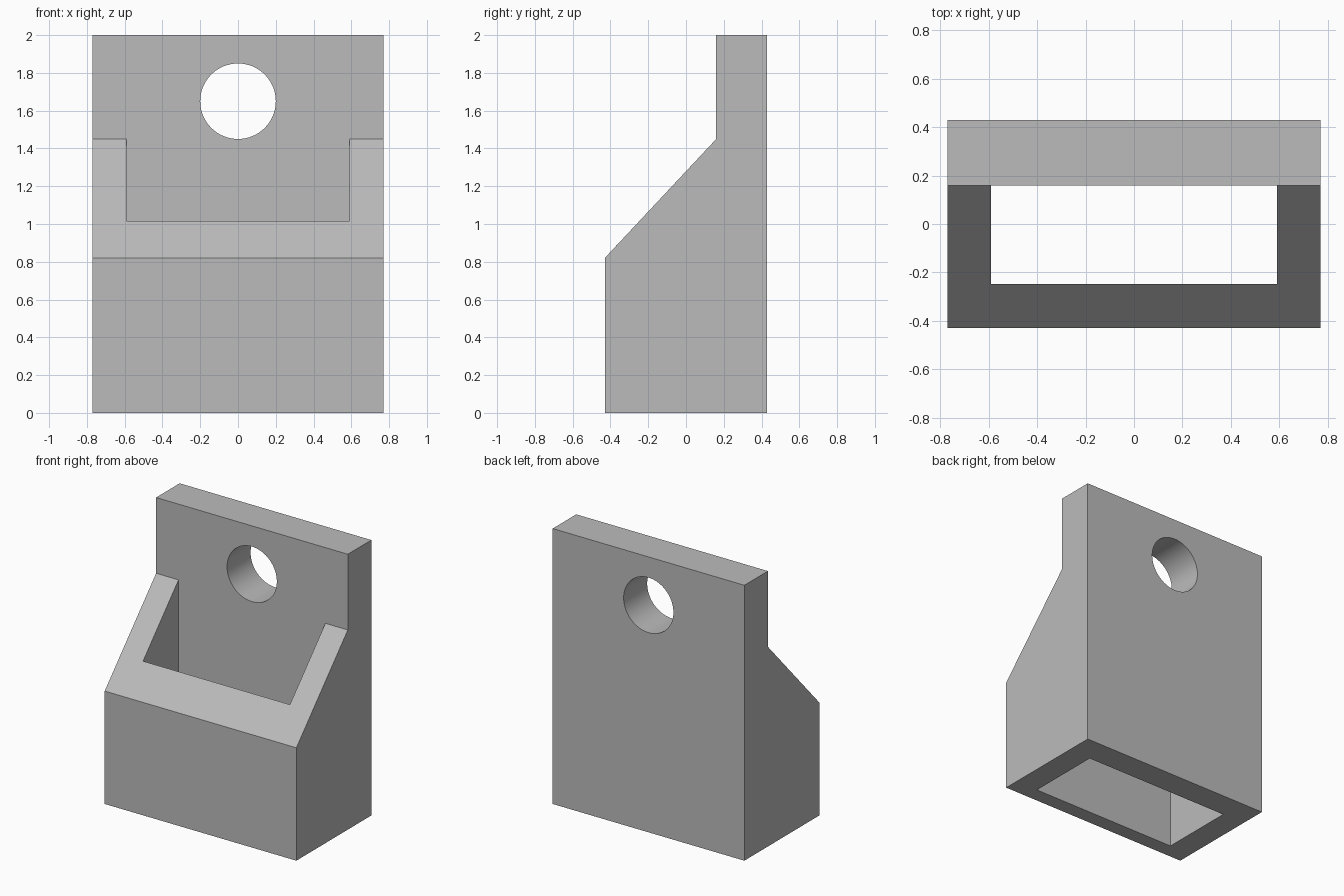
import bpy
import bmesh
import math
from mathutils import Matrix

cube = bpy.data.objects.get("Cube")
if cube:
    bpy.data.objects.remove(cube, do_unlink=True)

HALF_WIDTH, HALF_DEPTH, HEIGHT = 0.77, 0.43, 2.0
INNER = 0.59          # half width of the cavity
PLATE_Y = 0.16        # front of the back plate
LIP_Z = 0.635         # underside of the inner ledges

grey = bpy.data.materials.new("plain grey")
grey.use_nodes = True
colour = (0.5, 0.5, 0.5, 1)
grey.diffuse_color = colour
grey.node_tree.nodes["Principled BSDF"].inputs["Base Color"].default_value = colour


def finish(name, bm):
    bmesh.ops.recalc_face_normals(bm, faces=bm.faces[:])
    mesh = bpy.data.meshes.new(name)
    bm.to_mesh(mesh)
    bm.free()
    mesh.materials.append(grey)
    obj = bpy.data.objects.new(name, mesh)
    bpy.context.collection.objects.link(obj)
    return obj


def extrude_profile(name, profile, half):
    """Side profile of (y, z) points, extruded along x to both sides."""
    bm = bmesh.new()
    face = bm.faces.new([bm.verts.new((-half, y, z)) for y, z in profile])
    new = bmesh.ops.extrude_face_region(bm, geom=[face])["geom"]
    verts = [g for g in new if isinstance(g, bmesh.types.BMVert)]
    bmesh.ops.translate(bm, vec=(2 * half, 0, 0), verts=verts)
    return finish(name, bm)


def cut(target, cutter):
    mod = target.modifiers.new(cutter.name, 'BOOLEAN')
    mod.operation = 'DIFFERENCE'
    mod.solver = 'EXACT'
    mod.object = cutter
    bpy.context.view_layer.objects.active = target
    bpy.ops.object.modifier_apply(modifier=mod.name)
    bpy.data.objects.remove(cutter, do_unlink=True)


# Holder body: tall back plate, sloping sides, low front
body = extrude_profile("holder_body", [
    (-HALF_DEPTH, 0), (HALF_DEPTH, 0), (HALF_DEPTH, HEIGHT),
    (PLATE_Y, HEIGHT), (PLATE_Y, 1.45), (-HALF_DEPTH, 0.82)], HALF_WIDTH)

# Open cavity, deeper below the ledges on the front and back walls
cut(body, extrude_profile("cavity_cutter", [
    (-0.32, -0.1), (0.237, -0.1), (0.237, LIP_Z), (PLATE_Y, LIP_Z),
    (PLATE_Y, 1.6), (-0.247, 1.6), (-0.247, LIP_Z), (-0.32, LIP_Z)], INNER))

# Round hanging hole through the back plate
bm = bmesh.new()
bmesh.ops.create_cone(
    bm, cap_ends=True, segments=64, radius1=0.2, radius2=0.2, depth=1,
    matrix=Matrix.Translation((0, 0.3, 1.65)) @ Matrix.Rotation(math.pi / 2, 4, 'X'))
cut(body, finish("hanging_hole_cutter", bm))

# Smooth hole wall, sharp edges elsewhere
bpy.ops.object.select_all(action='DESELECT')
body.select_set(True)
bpy.context.view_layer.objects.active = body
bpy.ops.object.shade_smooth_by_angle(angle=math.radians(30))
